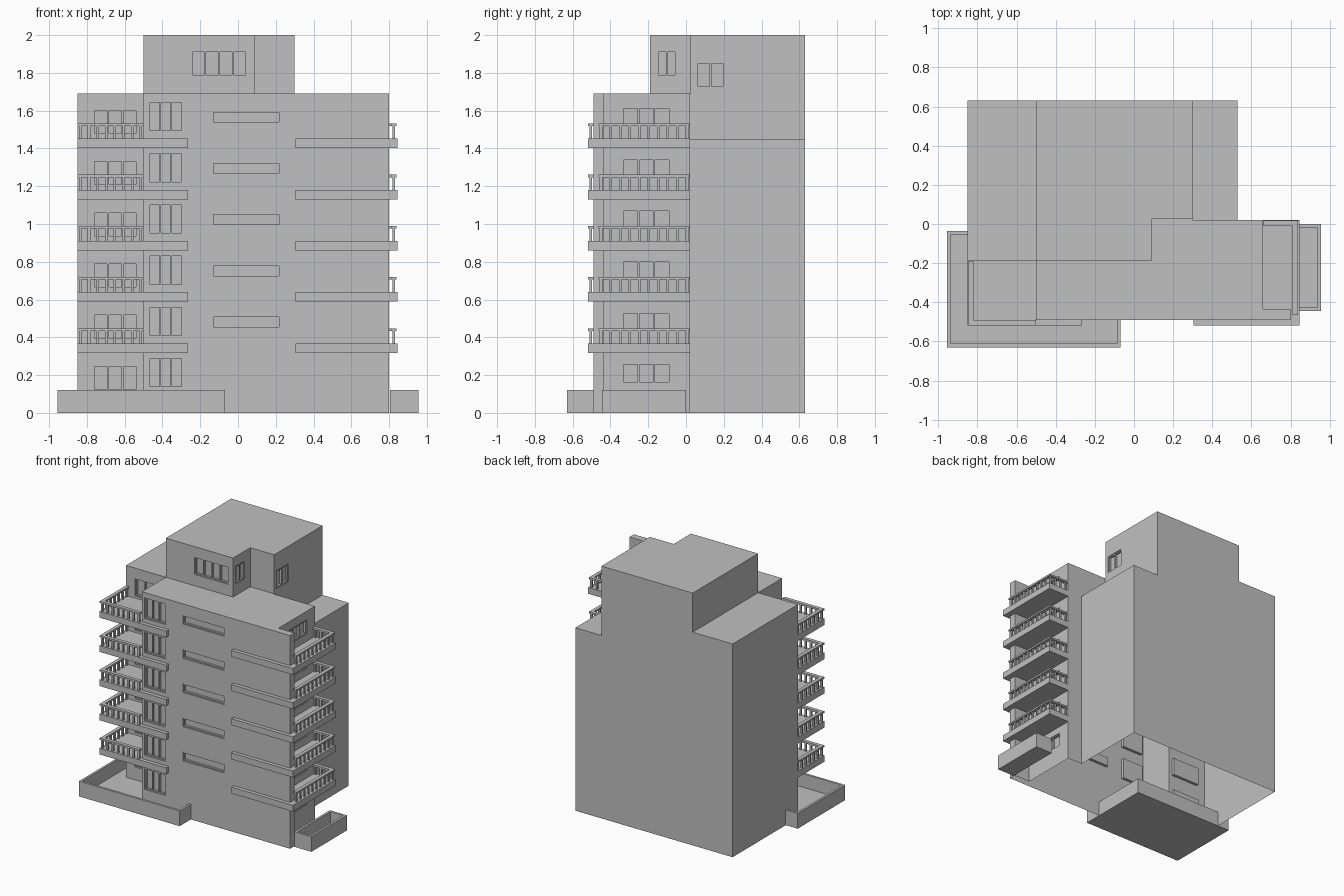
import bpy, bmesh
from mathutils import Vector

cube = bpy.data.objects.get("Cube")
if cube:
    bpy.data.objects.remove(cube)

# One plain concrete colour
concrete = bpy.data.materials.new("concrete_grey")
concrete.use_nodes = True
grey = (0.53, 0.53, 0.53, 1)
concrete.diffuse_color = grey
concrete.node_tree.nodes["Principled BSDF"].inputs["Base Color"].default_value = grey

FLOOR = 0.271      # storey height
DEPTH = 0.022      # window recess


def add_box(bm, lo, hi):
    lo, hi = Vector(lo), Vector(hi)
    verts = bmesh.ops.create_cube(bm, size=1)["verts"]
    for v in verts:
        v.co = (lo + hi) / 2 + v.co * (hi - lo)


def add_prism(bm, outline, z0, z1):
    base = bm.faces.new([bm.verts.new((x, y, z0)) for x, y in outline])
    top = bmesh.ops.extrude_face_region(bm, geom=[base], use_keep_orig=True)["geom"]
    for v in top:
        if isinstance(v, bmesh.types.BMVert):
            v.co.z = z1


def finish(bm, name):
    bmesh.ops.recalc_face_normals(bm, faces=bm.faces[:])
    mesh = bpy.data.meshes.new(name)
    bm.to_mesh(mesh)
    bm.free()
    mesh.materials.append(concrete)
    obj = bpy.data.objects.new(name, mesh)
    bpy.context.scene.collection.objects.link(obj)
    return obj


frames = bmesh.new()


def window(cutter, wall, plane, a0, a1, z0, z1, panes):
    """Recess in a front (-y) or side (+x) wall, with frame and mullions."""
    def piece(bm, u0, u1, w0, w1, inner, outer):
        if wall == "front":
            add_box(bm, (u0, plane - outer, w0), (u1, plane + inner, w1))
        else:
            add_box(bm, (plane - inner, u0, w0), (plane + outer, u1, w1))
    piece(cutter, a0, a1, z0, z1, DEPTH, 0.02)
    t = 0.009
    for w in (z0, z1 - t):
        piece(frames, a0, a1, w, w + t, DEPTH, -0.006)
    for i in range(panes + 1):
        u = a0 + (a1 - a0 - t) * i / panes
        piece(frames, u, u + t, z0 + t, z1 - t, DEPTH, -0.006)


def walls(name, outline, z0, z1, cutter):
    """Solid block with recessed windows and an open underside."""
    bm = bmesh.new()
    add_prism(bm, outline, z0, z1)
    block = finish(bm, name)
    tool = finish(cutter, name + "_cutter")
    tool.hide_render = True
    mod = block.modifiers.new("window_recesses", "BOOLEAN")
    mod.operation, mod.solver, mod.object = "DIFFERENCE", "EXACT", tool
    graph = bpy.context.evaluated_depsgraph_get()
    cut = bpy.data.meshes.new_from_object(block.evaluated_get(graph))
    block.modifiers.clear()
    block.data = cut
    bpy.data.objects.remove(tool)
    bm = bmesh.new()
    bm.from_mesh(cut)
    under = [f for f in bm.faces if all(abs(v.co.z - z0) < 1e-4 for v in f.verts)]
    bmesh.ops.delete(bm, geom=under, context="FACES")
    bm.to_mesh(cut)
    bm.free()


# Window openings for each storey
lower, upper, attic = bmesh.new(), bmesh.new(), bmesh.new()
for n in range(6):
    c, dz = (upper if n == 5 else lower), FLOOR * n
    window(c, "front", -0.49, -0.475, -0.29, 0.13 + dz, 0.297 + dz, 3)
    window(c, "front", -0.19, -0.77, -0.53, 0.115 + dz, 0.255 + dz, 3)
    window(c, "side", 0.66, -0.34, -0.08, 0.155 + dz, 0.265 + dz, 3)
    if n:
        window(c, "front", -0.49, -0.14, 0.225, 0.175 + dz, 0.245 + dz, 1)
window(attic, "front", -0.19, -0.25, 0.05, 1.78, 1.92, 4)
window(attic, "side", 0.09, -0.155, -0.05, 1.78, 1.92, 2)
window(attic, "side", 0.30, 0.055, 0.205, 1.72, 1.86, 2)

# Building volumes
front_run = [(-0.85, 0.63), (-0.85, -0.19), (-0.5, -0.19), (-0.5, -0.49), (0.8, -0.49),
             (0.8, -0.435), (0.66, -0.435), (0.66, 0.02)]
walls("main_walls", front_run + [(0.53, 0.02), (0.53, 0.63)], 0, 1.45, lower)
walls("top_storey_walls", front_run + [(0.3, 0.02), (0.3, 0.63)], 1.45, 1.69, upper)
walls("penthouse_walls", [(-0.5, 0.63), (-0.5, -0.19), (0.09, -0.19), (0.09, 0.025),
                          (0.3, 0.025), (0.3, 0.63)], 1.69, 2.0, attic)
finish(frames, "window_frames")


def railing(bm, start, end, z, count):
    """Posts and a flat handrail between two points on a slab."""
    a, b = Vector(start), Vector(end)
    r, h = 0.007, 0.08
    for i in range(count + 1):
        x, y = a.lerp(b, i / count)
        add_box(bm, (x - r, y - r, z), (x + r, y + r, z + h - 0.014))
    r = 0.014
    add_box(bm, (min(a.x, b.x) - r, min(a.y, b.y) - r, z + h - 0.014),
            (max(a.x, b.x) + r, max(a.y, b.y) + r, z + h))


# Balconies wrapping both front corners
right_slab = [(-0.85, -0.19), (-0.85, -0.52), (-0.265, -0.52), (-0.265, -0.49),
              (-0.5, -0.49), (-0.5, -0.19)]
left_slab = [(0.305, -0.52), (0.845, -0.52), (0.845, 0.02), (0.66, 0.02), (0.66, -0.435),
             (0.8, -0.435), (0.8, -0.49), (0.305, -0.49)]
slabs, rails = bmesh.new(), bmesh.new()
for n in range(5):
    z = 0.318 + FLOOR * n
    add_prism(slabs, right_slab, z, z + 0.05)
    add_prism(slabs, left_slab, z, z + 0.05)
    z += 0.05
    railing(rails, (-0.835, -0.505), (-0.514, -0.505), z, 7)
    railing(rails, (-0.835, -0.505), (-0.835, -0.205), z, 6)
    railing(rails, (0.825, -0.45), (0.825, 0.005), z, 9)
    railing(rails, (0.675, 0.005), (0.825, 0.005), z, 3)
finish(slabs, "balcony_slabs")
finish(rails, "balcony_railings")


def terrace(name, x0, x1, y0, y1):
    """Ground terrace: thin floor with a low wall around it."""
    bm, t, h = bmesh.new(), 0.018, 0.12
    add_box(bm, (x0, y0, 0), (x1, y1, 0.012))
    for y in (y0, y1 - t):
        add_box(bm, (x0, y, 0), (x1, y + t, h))
    for x in (x0, x1 - t):
        add_box(bm, (x, y0 + t, 0), (x + t, y1 - t, h))
    finish(bm, name)


terrace("right_terrace", -0.955, -0.07, -0.63, -0.035)
terrace("left_terrace", 0.805, 0.955, -0.445, 0.0)
